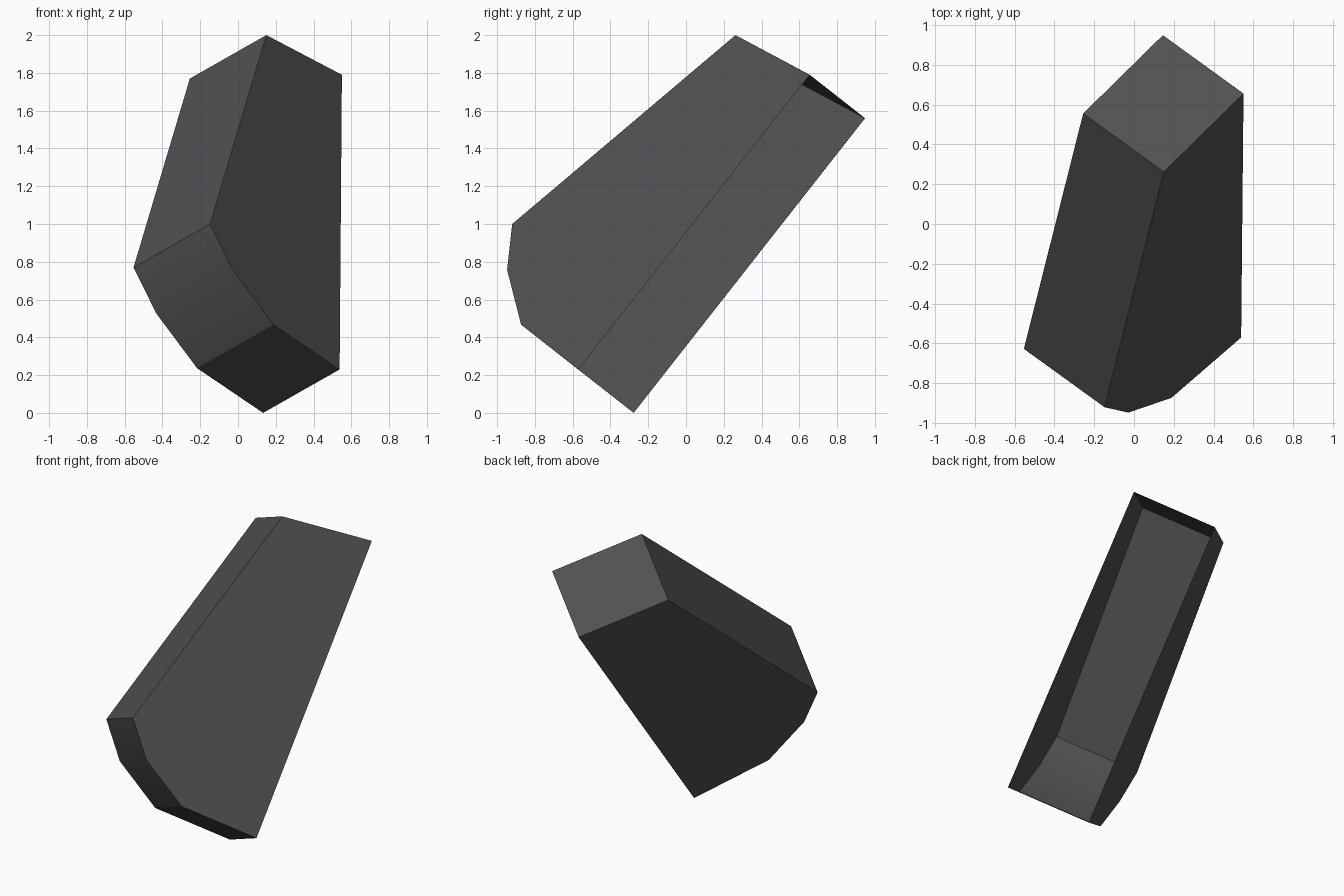
import bpy, bmesh, math
from mathutils import Vector

cube = bpy.data.objects.get("Cube")
if cube:
    bpy.data.objects.remove(cube, do_unlink=True)

# Single dark grey colour
mat = bpy.data.materials.new("dark_grey")
mat.use_nodes = True
colour = (0.082, 0.082, 0.082, 1.0)
mat.diffuse_color = colour
mat.node_tree.nodes["Principled BSDF"].inputs["Base Color"].default_value = colour

# Outline of one side wall: from the back top corner, over the top,
# down the sloping front, round the lower bend to the back bottom corner
outline = [Vector(p) for p in (
    (0.55, 0.655, 1.79), (0.15, 0.262, 2.0), (-0.148, -0.92, 1.0),
    (-0.028, -0.947, 0.757), (0.188, -0.873, 0.467), (0.538, -0.57, 0.23))]
across = Vector((-0.405, 0.293, -0.23))  # width of the cover

bm = bmesh.new()
near = [bm.verts.new(p) for p in outline]
far = [bm.verts.new(p + across) for p in outline]

# Two side walls
bm.faces.new(near)
bm.faces.new(far[::-1])

# Top, front, bend and bottom panels; the back stays open
for i in range(len(outline) - 1):
    bm.faces.new((near[i + 1], near[i], far[i], far[i + 1]))

mesh = bpy.data.meshes.new("open_backed_cover")
bm.to_mesh(mesh)
bm.free()
mesh.materials.append(mat)

cover = bpy.data.objects.new("open_backed_cover", mesh)
bpy.context.collection.objects.link(cover)

# Smooth only the lower bend, keep the corners crisp
bpy.ops.object.select_all(action="DESELECT")
cover.select_set(True)
bpy.context.view_layer.objects.active = cover
bpy.ops.object.shade_smooth_by_angle(angle=math.radians(25))
